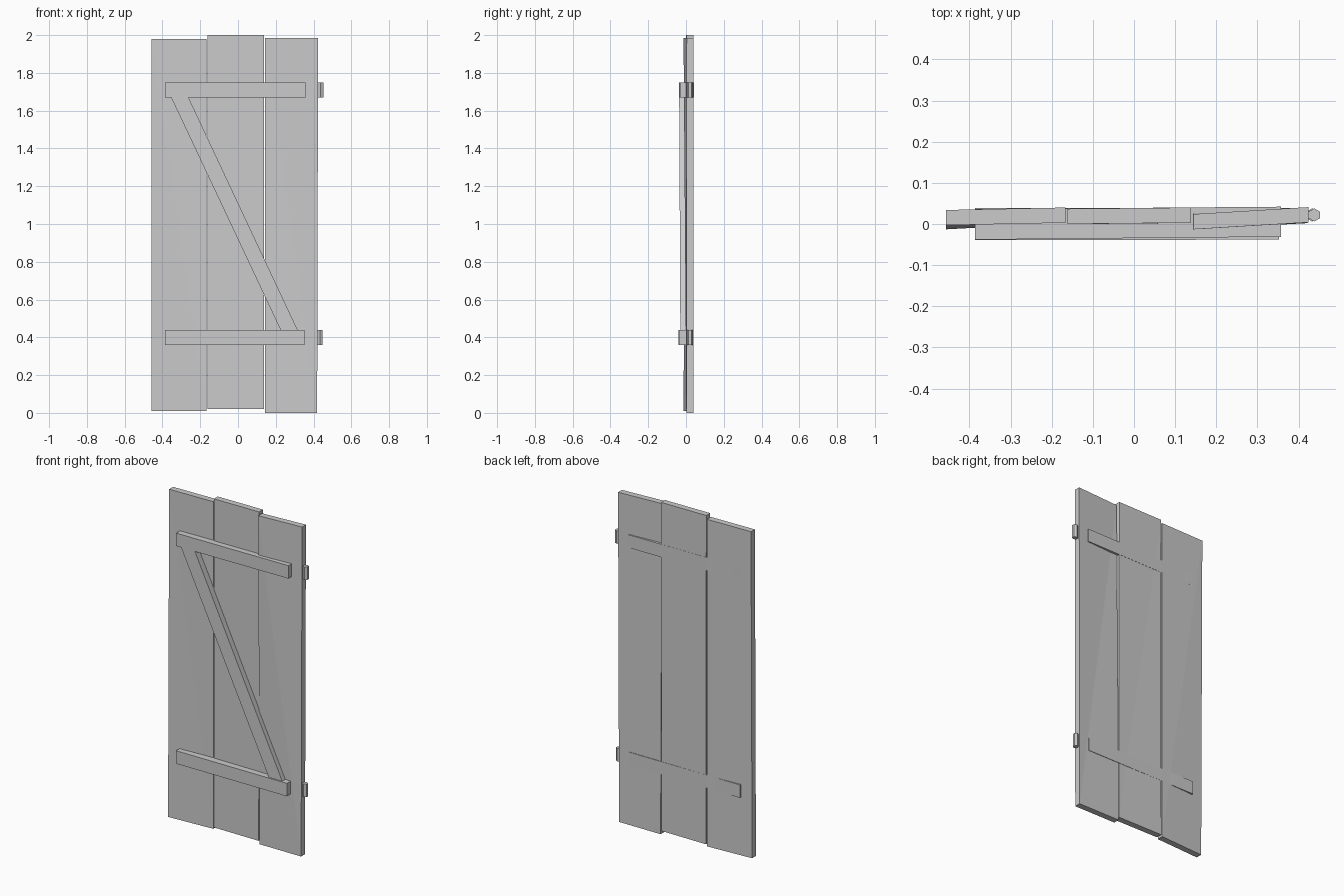
import bpy, bmesh

if "Cube" in bpy.data.objects:
    bpy.data.objects.remove(bpy.data.objects["Cube"])


def prism(name, outline, front, back):
    """Solid from a 4-point x,z outline with front and back y per corner."""
    bm = bmesh.new()
    f = [bm.verts.new((x, y, z)) for (x, z), y in zip(outline, front)]
    b = [bm.verts.new((x, y, z)) for (x, z), y in zip(outline, back)]
    bm.faces.new(f)
    bm.faces.new(b[::-1])
    for i in range(4):
        j = (i + 1) % 4
        bm.faces.new((f[j], f[i], b[i], b[j]))
    # warped faces are split into flat triangles
    bmesh.ops.triangulate(bm, faces=bm.faces[:])
    bmesh.ops.recalc_face_normals(bm, faces=bm.faces[:])
    mesh = bpy.data.meshes.new(name)
    bm.to_mesh(mesh)
    bm.free()
    obj = bpy.data.objects.new(name, mesh)
    bpy.context.collection.objects.link(obj)
    return obj


# slightly twisted planks: corners run bottom left, bottom right, top right, top left
THICK = 0.037
planks = {
    "left_plank": ([(-.457, .01), (-.167, .01), (-.167, 1.98), (-.457, 1.98)],
                   (-.013, .003, .003, -.003)),
    "middle_plank": ([(-.161, .02), (.138, .02), (.138, 2.0), (-.161, 2.0)],
                     (.002, 0, .003, 0)),
    "right_plank": ([(.142, 0), (.419, 0), (.424, 1.985), (.144, 1.985)],
                    (.002, .002, .004, -.013)),
}
for name, (outline, front) in planks.items():
    prism(name, outline, front, [y + THICK for y in front])

# battens pass through the planks and lie nearly flush at the back
for name, x1, z0, z1, yl, yr, bl, br in (
        ("upper_batten", .357, 1.67, 1.748, -.038, -.031, .036, .042),
        ("lower_batten", .352, .36, .438, -.039, -.038, .039, .039)):
    prism(name, [(-.386, z0), (x1, z0), (x1, z1), (-.386, z1)],
          (yl, yr, yr, yl), (bl, br, br, bl))

# diagonal brace between the battens
prism("diagonal_brace", [(.226, .438), (.316, .438), (-.262, 1.67), (-.354, 1.67)],
      (-.03, -.03, -.036, -.036), (.02, .02, .02, .02))

# six-sided hinge barrels
for name, x, z in (("upper_hinge", .438, 1.709), ("lower_hinge", .433, .399)):
    bpy.ops.mesh.primitive_cylinder_add(vertices=6, radius=.016, depth=.078,
                                        location=(x, .022, z))
    bpy.context.object.name = name
